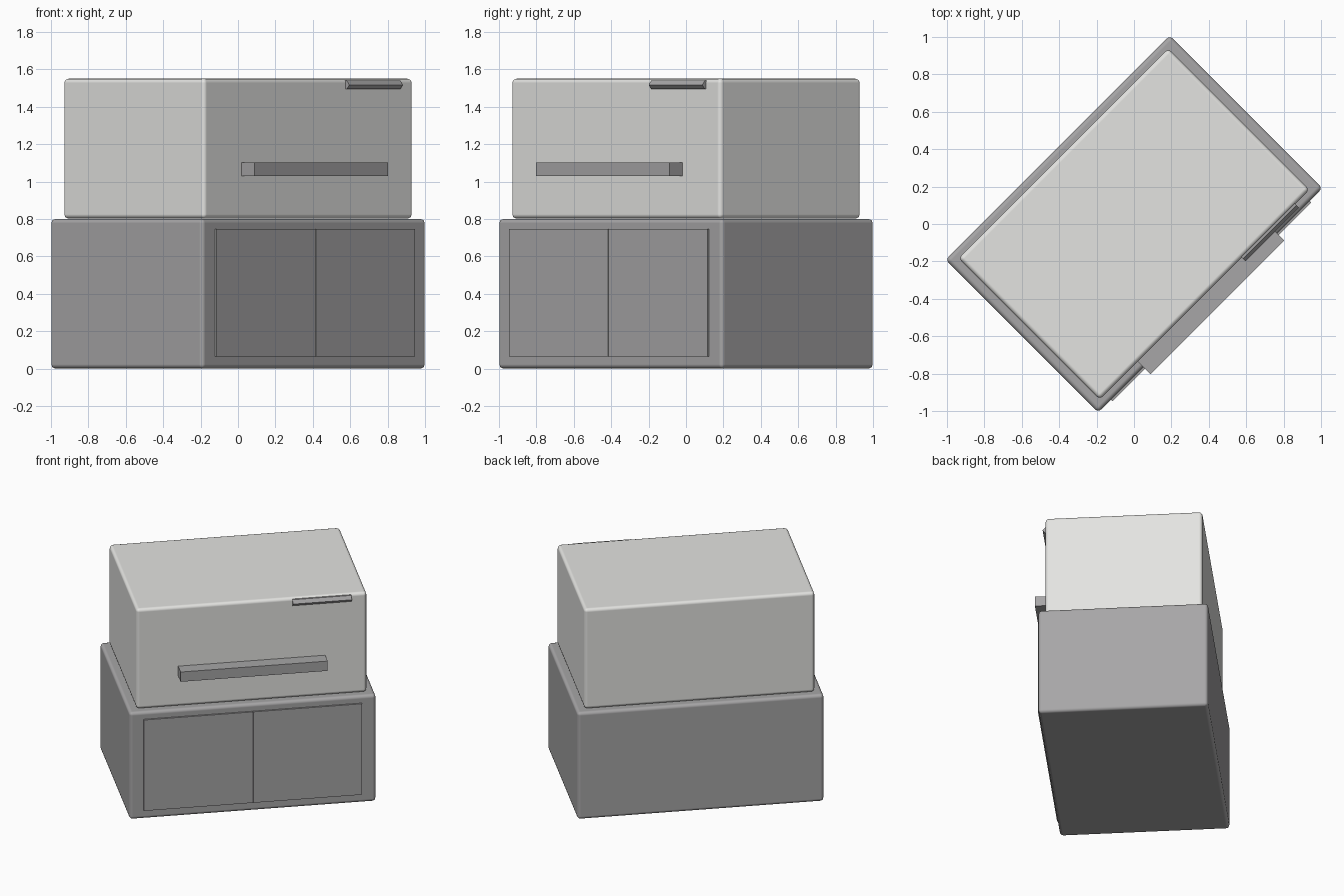
import bpy, bmesh, math

if "Cube" in bpy.data.objects:
    bpy.data.objects.remove(bpy.data.objects["Cube"])

TURN = math.radians(45)


def material(name, rgb):
    m = bpy.data.materials.new(name)
    m.diffuse_color = (*rgb, 1)
    m.use_nodes = True
    m.node_tree.nodes["Principled BSDF"].inputs["Base Color"].default_value = m.diffuse_color
    return m


LIGHT = material("light_grey", (0.77, 0.77, 0.75))
DARK = material("dark_grey", (0.385, 0.38, 0.385))


def prism(name, profile, x0, x1, mat, bevel=0):
    """Extrude a (y, z) profile along local x, then turn the part 45 degrees."""
    bm = bmesh.new()
    a = [bm.verts.new((x0, y, z)) for y, z in profile]
    face = bm.faces.new(a)
    ext = bmesh.ops.extrude_face_region(bm, geom=[face])
    moved = [v for v in ext["geom"] if isinstance(v, bmesh.types.BMVert)]
    bmesh.ops.translate(bm, verts=moved, vec=(x1 - x0, 0, 0))
    bmesh.ops.recalc_face_normals(bm, faces=bm.faces)
    for f in bm.faces:
        f.smooth = bevel > 0
    mesh = bpy.data.meshes.new(name)
    bm.to_mesh(mesh)
    bm.free()
    mesh.materials.append(mat)
    ob = bpy.data.objects.new(name, mesh)
    bpy.context.collection.objects.link(ob)
    ob.rotation_euler.z = TURN
    if bevel:
        mod = ob.modifiers.new("rounded_edges", 'BEVEL')
        mod.width = bevel
        mod.segments = 3
        mod.harden_normals = True
    return ob


def box(name, x0, x1, y0, y1, z0, z1, mat, bevel=0):
    return prism(name, [(y0, z0), (y1, z0), (y1, z1), (y0, z1)], x0, x1, mat, bevel)


# Lower cabinet and upper body
box("base_cabinet", -0.848, 0.848, -0.577, 0.577, 0, 0.80, DARK, 0.023)
box("upper_body", -0.793, 0.793, -0.534, 0.534, 0.802, 1.55, LIGHT, 0.023)

# Pair of cabinet doors
for side, x0, x1 in (("left", -0.751, -0.002), ("right", 0.002, 0.751)):
    box(side + "_door", x0, x1, -0.589, -0.56, 0.065, 0.745, DARK)

# Lid handle bar
box("handle", -0.506, 0.506, -0.63, -0.53, 1.03, 1.103, DARK)

# Small pointed strip near the top edge
prism("badge_strip", [(-0.53, 1.495), (-0.53, 1.54), (-0.543, 1.54),
                      (-0.562, 1.516), (-0.543, 1.495)], 0.28, 0.685, DARK)
